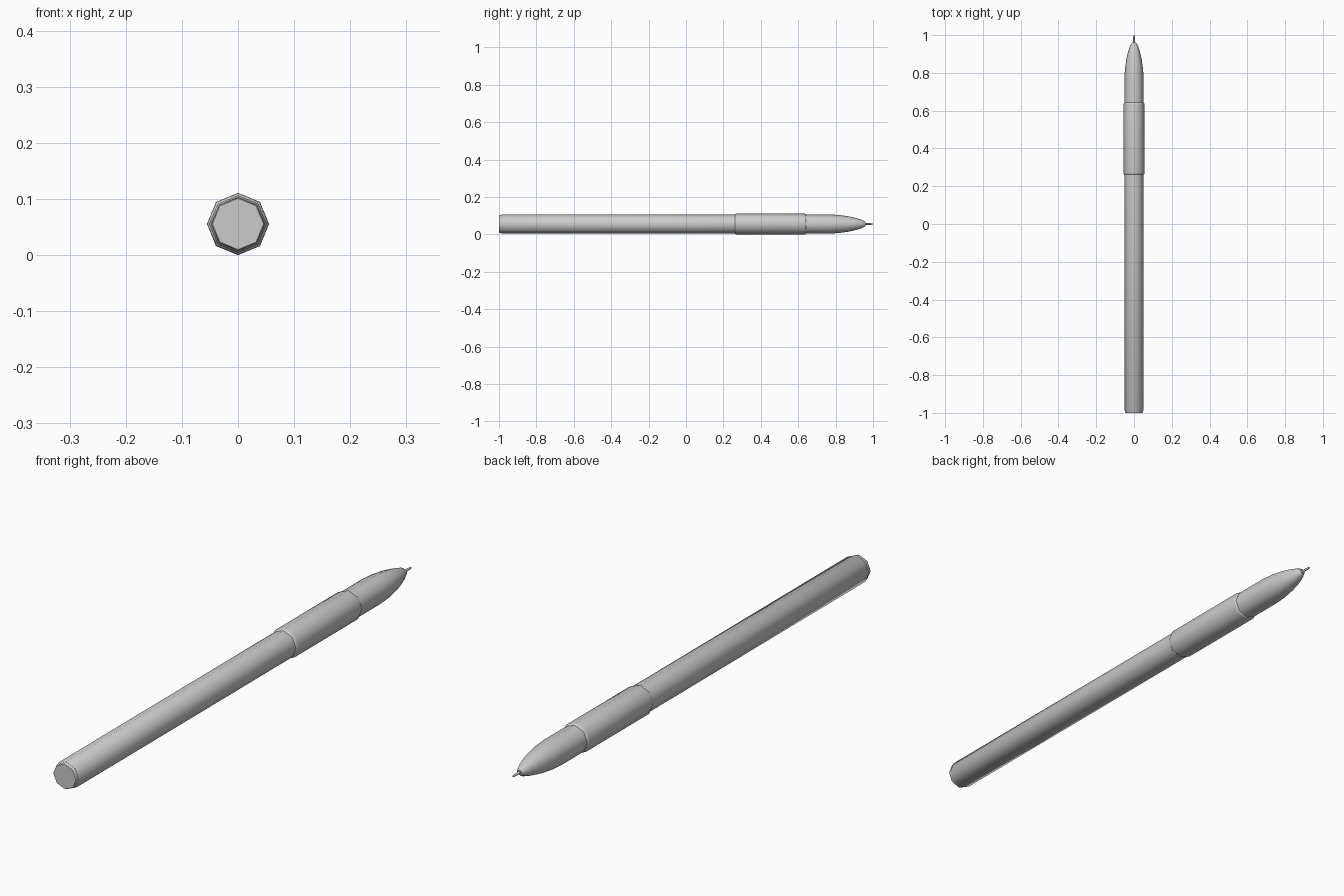
import bpy, bmesh, math

if "Cube" in bpy.data.objects:
    bpy.data.objects.remove(bpy.data.objects["Cube"])

SIDES = 8
AXIS_Z = 0.0555


def lathe(name, profile):
    """Eight-sided closed part turned about the y axis from (y, radius) points."""
    bm = bmesh.new()
    rings = []
    for y, r in profile:
        rings.append([bm.verts.new((r * math.cos(a), y, AXIS_Z + r * math.sin(a)))
                      for a in (2 * math.pi * i / SIDES for i in range(SIDES))])
    for a, b in zip(rings, rings[1:]):
        for i in range(SIDES):
            j = (i + 1) % SIDES
            bm.faces.new((a[i], a[j], b[j], b[i]))
    bm.faces.new(rings[0])
    bm.faces.new(rings[-1])
    bmesh.ops.recalc_face_normals(bm, faces=bm.faces)
    mesh = bpy.data.meshes.new(name)
    bm.to_mesh(mesh)
    bm.free()
    obj = bpy.data.objects.new(name, mesh)
    bpy.context.collection.objects.link(obj)
    bpy.context.view_layer.objects.active = obj
    obj.select_set(True)
    bpy.ops.object.shade_smooth_by_angle(angle=math.radians(46))
    obj.select_set(False)
    return obj


# Long barrel with a stepped, chamfered end plug
lathe("barrel", [(-0.988, 0.048), (-0.984, 0.051), (0.275, 0.051)])
lathe("end_plug", [(-1.0, 0.0455), (-0.997, 0.0475), (-0.98, 0.0475)])

# Slightly thicker grip sleeve with rounded rims
lathe("grip", [(0.262, 0.051), (0.266, 0.0545), (0.272, 0.0555),
               (0.632, 0.0555), (0.638, 0.0545), (0.642, 0.051)])

# Rounded nose cone
lathe("nose", [(0.63, 0.051), (0.77, 0.051), (0.82, 0.048), (0.87, 0.041),
               (0.91, 0.032), (0.94, 0.022), (0.955, 0.014), (0.961, 0.009)])

# Fine writing point
lathe("point", [(0.95, 0.0045), (0.992, 0.004), (1.0, 0.002)])
